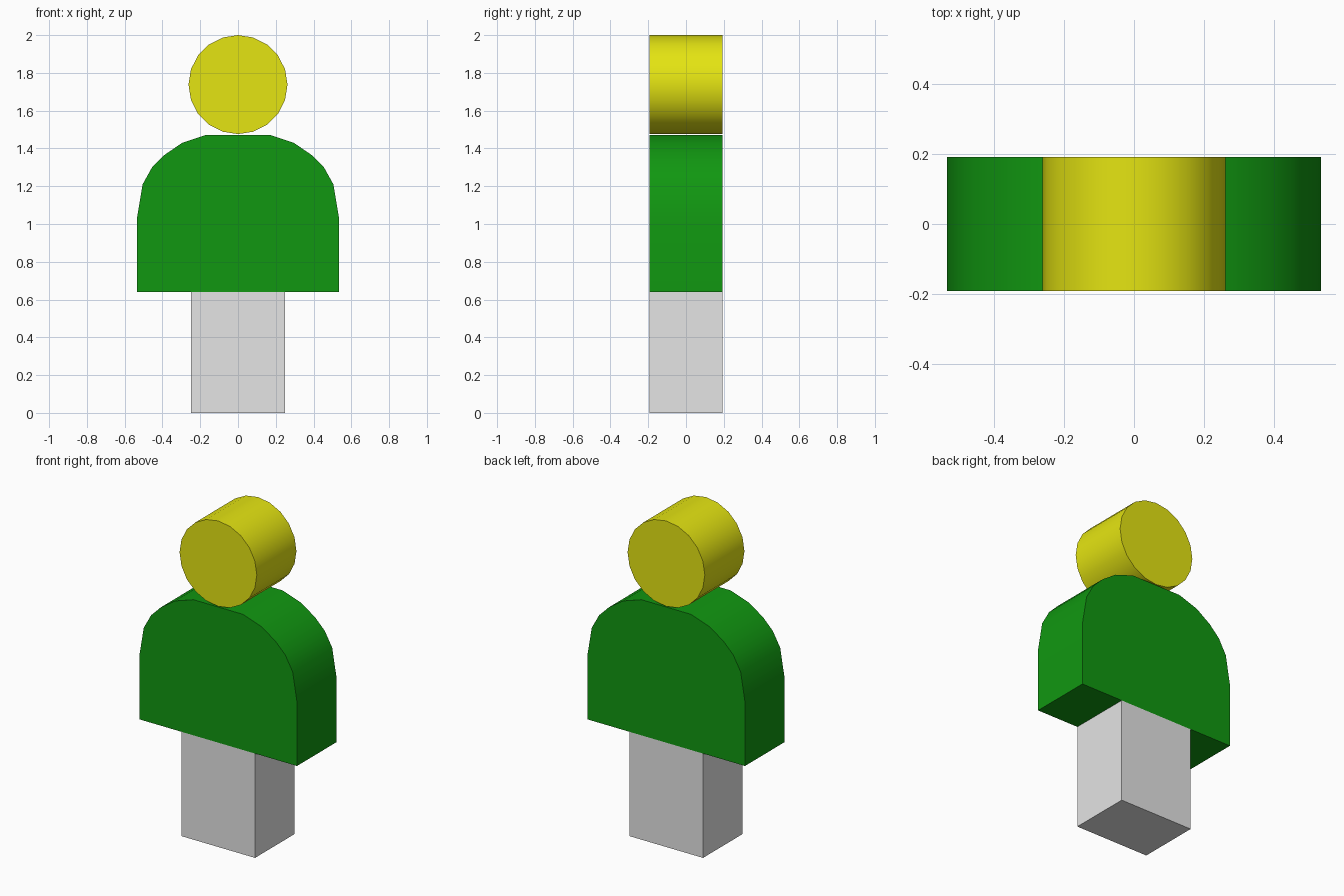
import bpy, bmesh, math

cube = bpy.data.objects.get("Cube")
if cube:
    bpy.data.objects.remove(cube, do_unlink=True)

HALF_DEPTH = 0.192


def material(name, rgb):
    mat = bpy.data.materials.new(name)
    mat.use_nodes = True
    mat.diffuse_color = (*rgb, 1)
    mat.node_tree.nodes["Principled BSDF"].inputs["Base Color"].default_value = (*rgb, 1)
    return mat


def slab(name, outline, mat, smooth=True):
    """Extrude an x-z outline front to back."""
    bm = bmesh.new()
    face = bm.faces.new([bm.verts.new((x, -HALF_DEPTH, z)) for x, z in outline])
    ext = bmesh.ops.extrude_face_region(bm, geom=[face])
    moved = [v for v in ext["geom"] if isinstance(v, bmesh.types.BMVert)]
    bmesh.ops.translate(bm, verts=moved, vec=(0, 2 * HALF_DEPTH, 0))
    bmesh.ops.recalc_face_normals(bm, faces=bm.faces)
    mesh = bpy.data.meshes.new(name)
    bm.to_mesh(mesh)
    bm.free()
    mesh.materials.append(mat)
    obj = bpy.data.objects.new(name, mesh)
    bpy.context.collection.objects.link(obj)
    if smooth:
        bpy.ops.object.select_all(action="DESELECT")
        obj.select_set(True)
        bpy.context.view_layer.objects.active = obj
        bpy.ops.object.shade_smooth_by_angle(angle=math.radians(30))
    return obj


def mirrored(half):
    """Complete a right-hand outline, given bottom to top, across x = 0."""
    return half + [(-x, z) for x, z in reversed(half)]


yellow = material("yellow", (0.78, 0.78, 0.006))
green = material("green", (0.0055, 0.31, 0.0055))
grey = material("light grey", (0.78, 0.78, 0.78))

# Legs: plain block
slab("legs", mirrored([(0.25, 0), (0.25, 0.64)]), grey, smooth=False)

# Torso: square hem with rounded shoulders
shoulder = [(0.535, 0.64), (0.535, 1.03), (0.505, 1.21), (0.455, 1.30),
            (0.39, 1.365), (0.295, 1.43), (0.168, 1.472)]
slab("torso", mirrored(shoulder), green)

# Head: upright disc
SIDES, RADIUS = 20, 0.262
angles = [math.tau * i / SIDES for i in range(SIDES)]
slab("head", [(RADIUS * math.cos(a), 2 - RADIUS + RADIUS * math.sin(a)) for a in angles], yellow)
